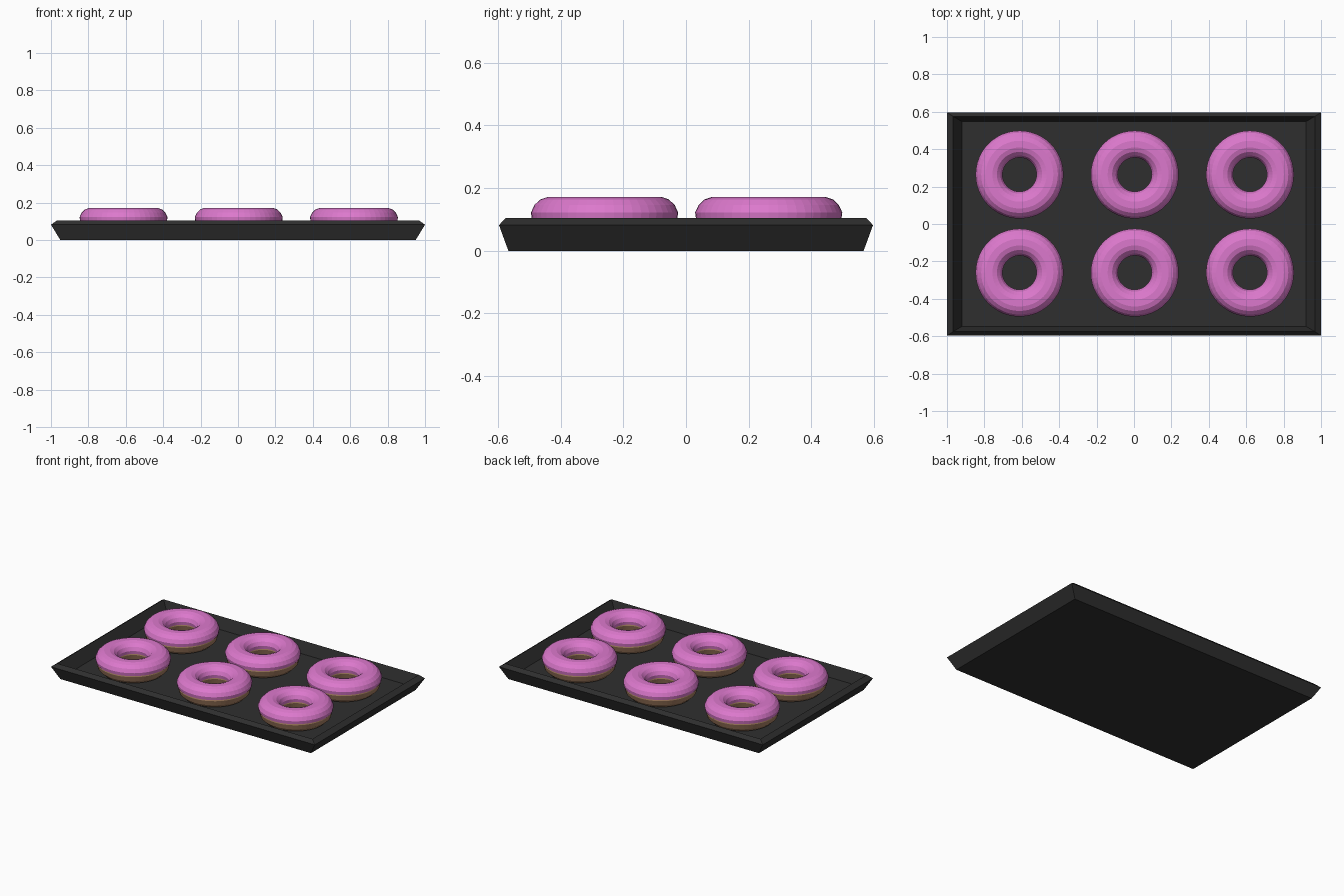
import bpy, bmesh, math

if "Cube" in bpy.data.objects:
    bpy.data.objects.remove(bpy.data.objects["Cube"])


def material(name, rgb):
    m = bpy.data.materials.new(name)
    m.diffuse_color = (*rgb, 1)
    m.use_nodes = True
    m.node_tree.nodes["Principled BSDF"].inputs["Base Color"].default_value = m.diffuse_color
    return m


TRAY = material("charcoal", (0.028, 0.028, 0.028))
DOUGH = material("baked brown", (0.38, 0.21, 0.12))
ICING = material("pink icing", (0.72, 0.19, 0.61))


def finish(name, bm, mat):
    bmesh.ops.recalc_face_normals(bm, faces=bm.faces)
    me = bpy.data.meshes.new(name)
    bm.to_mesh(me)
    bm.free()
    me.materials.append(mat)
    ob = bpy.data.objects.new(name, me)
    bpy.context.collection.objects.link(ob)
    return ob


def bridge(bm, a, b):
    n = len(a)
    for i in range(n):
        bm.faces.new((a[i], a[(i + 1) % n], b[(i + 1) % n], b[i]))


def tray():
    # rectangular sections: outer wall, rim, inner wall, floor
    bm = bmesh.new()
    loops = []
    for x, y, z in [(0.95, 0.567, 0), (1, 0.597, 0.082), (0.967, 0.575, 0.105),
                    (0.92, 0.548, 0.028)]:
        loops.append([bm.verts.new((sx * x, sy * y, z))
                      for sx, sy in ((-1, -1), (1, -1), (1, 1), (-1, 1))])
    for a, b in zip(loops, loops[1:]):
        bridge(bm, a, b)
    bm.faces.new(loops[0])
    bm.faces.new(loops[-1])
    finish("tray", bm, TRAY)


def ring(name, profile, mat, x, y, steps=48):
    # closed (radius, height) profile spun around the vertical axis
    bm = bmesh.new()
    cuts = []
    for i in range(steps):
        t = 2 * math.pi * i / steps
        cuts.append([bm.verts.new((r * math.cos(t), r * math.sin(t), z)) for r, z in profile])
    for i in range(steps):
        bridge(bm, cuts[i], cuts[(i + 1) % steps])
    ob = finish(name, bm, mat)
    ob.location = (x, y, 0)


MID = 0.163
dough = [(MID + 0.066 * math.cos(k * math.pi / 6), 0.092 + 0.064 * math.sin(k * math.pi / 6))
         for k in range(12)]
half = [(0.069, 0.101), (0.072, 0.122), (0.061, 0.146), (0.042, 0.164), (0.018, 0.172)]
icing = [(MID + d, z) for d, z in half] + [(MID - d, z) for d, z in reversed(half)]

tray()
for x in (-0.612, 0.004, 0.62):
    for y in (-0.26, 0.264):
        ring("doughnut", dough, DOUGH, x, y)
        ring("icing", icing, ICING, x, y)
